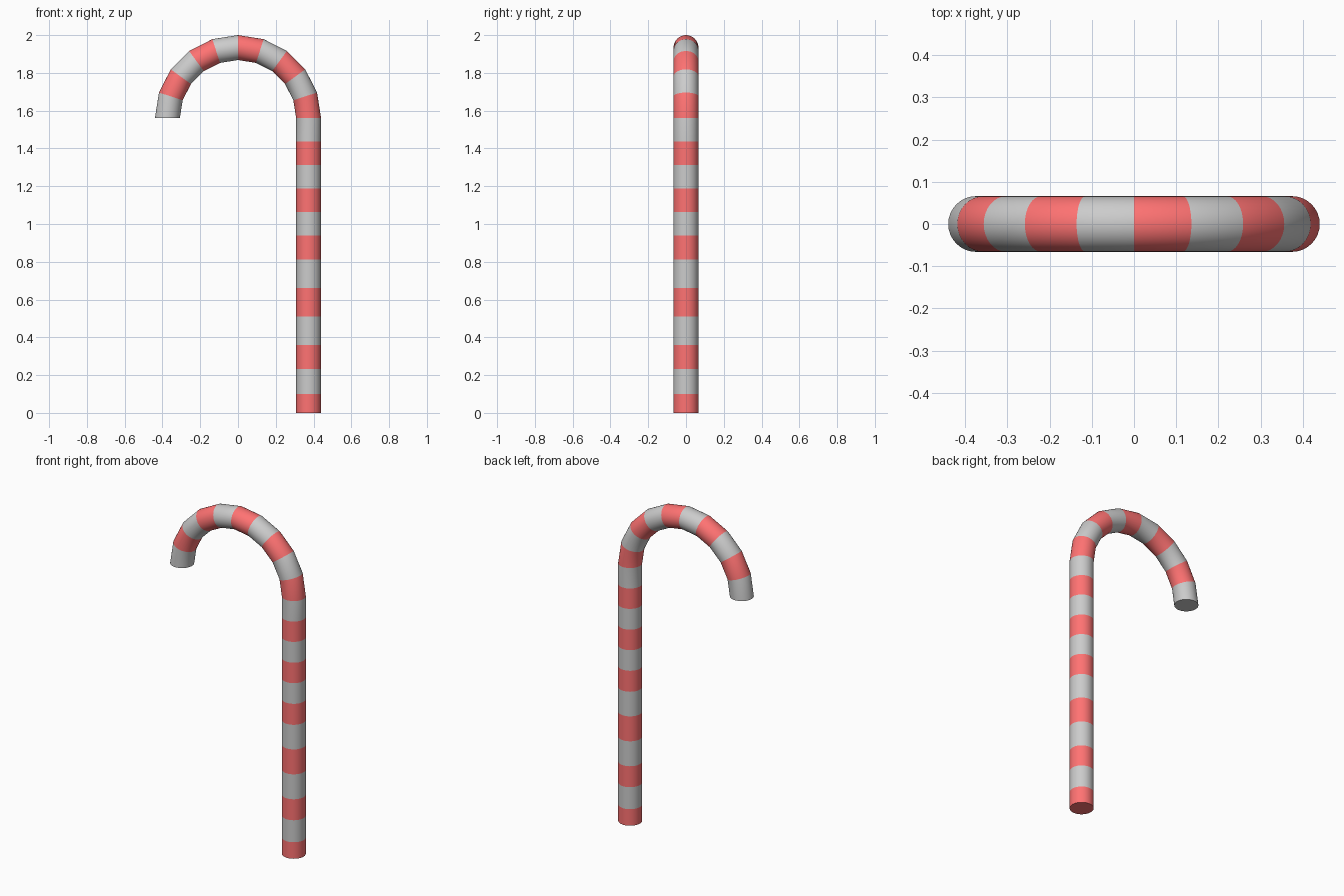
import bpy, bmesh, math
from mathutils import Vector

if "Cube" in bpy.data.objects:
    bpy.data.objects.remove(bpy.data.objects["Cube"])

SIDES = 32
TUBE_R = 0.066      # cane thickness
BEND_R = 0.374      # hook centreline radius
BEND_Z = 1.56       # height where the hook starts


def material(name, colour):
    m = bpy.data.materials.new(name)
    m.diffuse_color = colour
    m.use_nodes = True
    m.node_tree.nodes["Principled BSDF"].inputs["Base Color"].default_value = m.diffuse_color
    return m


# Ring stations along the centreline: (centre, radial direction in the xz plane)
shaft_z = [0, 0.10, 0.233, 0.36, 0.511, 0.662, 0.811,
           0.938, 1.063, 1.187, 1.313, 1.436]
stations = [(Vector((BEND_R, 0, z)), Vector((1, 0, 0))) for z in shaft_z]
for i in range(11):
    a = math.radians(18 * i)
    out = Vector((math.cos(a), 0, math.sin(a)))
    stations.append((Vector((0, 0, BEND_Z)) + out * BEND_R, out))

# Sweep the round section through the stations
bm = bmesh.new()
rings = []
for centre, out in stations:
    ring = []
    for k in range(SIDES):
        t = 2 * math.pi * k / SIDES
        offset = out * math.cos(t) + Vector((0, math.sin(t), 0))
        ring.append(bm.verts.new(centre + offset * TUBE_R))
    rings.append(ring)

# Alternating red and pale stripes
for s, (low, high) in enumerate(zip(rings, rings[1:])):
    for k in range(SIDES):
        n = (k + 1) % SIDES
        f = bm.faces.new((low[k], low[n], high[n], high[k]))
        f.material_index = s % 2

# Flat ends: red foot, pale hook tip
bm.faces.new(rings[0][::-1]).material_index = 0
bm.faces.new(rings[-1]).material_index = 1
bmesh.ops.recalc_face_normals(bm, faces=bm.faces)

mesh = bpy.data.meshes.new("striped_cane")
bm.to_mesh(mesh)
bm.free()
mesh.materials.append(material("red_stripe", (1.0, 0.17, 0.17, 1)))
mesh.materials.append(material("pale_stripe", (0.8, 0.8, 0.8, 1)))

cane = bpy.data.objects.new("striped_cane", mesh)
bpy.context.collection.objects.link(cane)
bpy.context.view_layer.objects.active = cane
cane.select_set(True)
bpy.ops.object.shade_smooth_by_angle(angle=math.radians(35))
